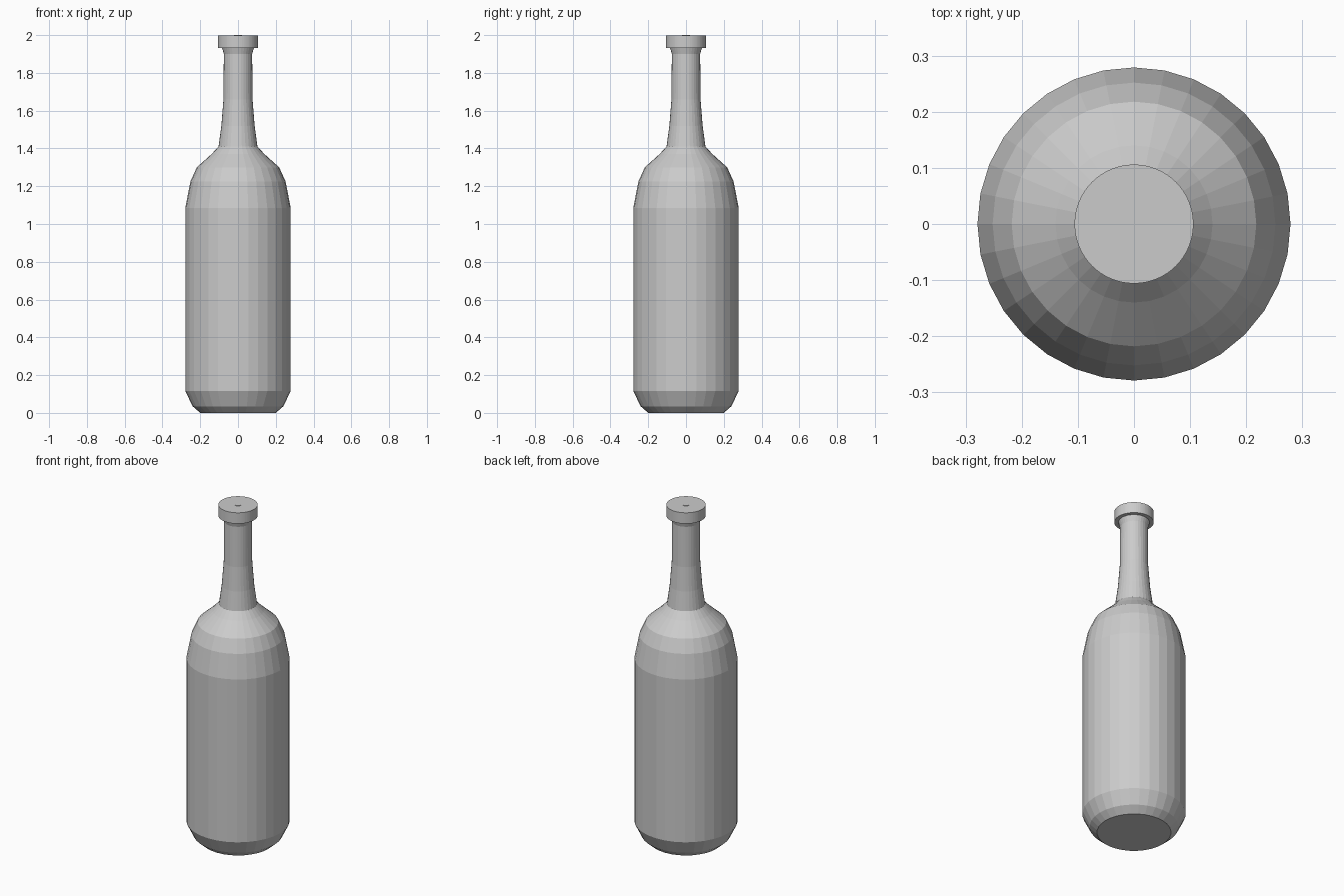
import bpy
import bmesh
import math

if "Cube" in bpy.data.objects:
    bpy.data.objects.remove(bpy.data.objects["Cube"], do_unlink=True)

# Single pale grey colour
grey = bpy.data.materials.new("pale_grey")
grey.use_nodes = True
color = (0.6, 0.6, 0.6, 1)
grey.diffuse_color = color
grey.node_tree.nodes["Principled BSDF"].inputs["Base Color"].default_value = color


def lathe(name, profile, sides):
    """Revolve (radius, height) points around z and close both ends."""
    bm = bmesh.new()
    rings = []
    for r, z in profile:
        angles = [math.tau * i / sides for i in range(sides)]
        rings.append([bm.verts.new((r * math.cos(a), r * math.sin(a), z)) for a in angles])
    for low, high in zip(rings, rings[1:]):
        for i in range(sides):
            j = (i + 1) % sides
            bm.faces.new((low[i], low[j], high[j], high[i]))
    bm.faces.new(rings[0][::-1])
    bm.faces.new(rings[-1])
    mesh = bpy.data.meshes.new(name)
    bm.to_mesh(mesh)
    bm.free()
    mesh.materials.append(grey)
    obj = bpy.data.objects.new(name, mesh)
    bpy.context.collection.objects.link(obj)
    return obj


# Faceted body, shoulder, neck and flared lip
lathe("bottle", [
    (0.2, 0), (0.24, 0.035), (0.279, 0.115),
    (0.279, 1.085), (0.252, 1.225), (0.218, 1.3),
    (0.14, 1.37), (0.103, 1.41), (0.088, 1.52), (0.077, 1.66),
    (0.075, 1.9), (0.085, 1.935),
], 32)

# Stopper disc with a tiny raised centre
lathe("cap", [(0.106, 1.933), (0.106, 1.998)], 64)
lathe("cap_centre", [(0.02, 1.996), (0.02, 2.0)], 32)
